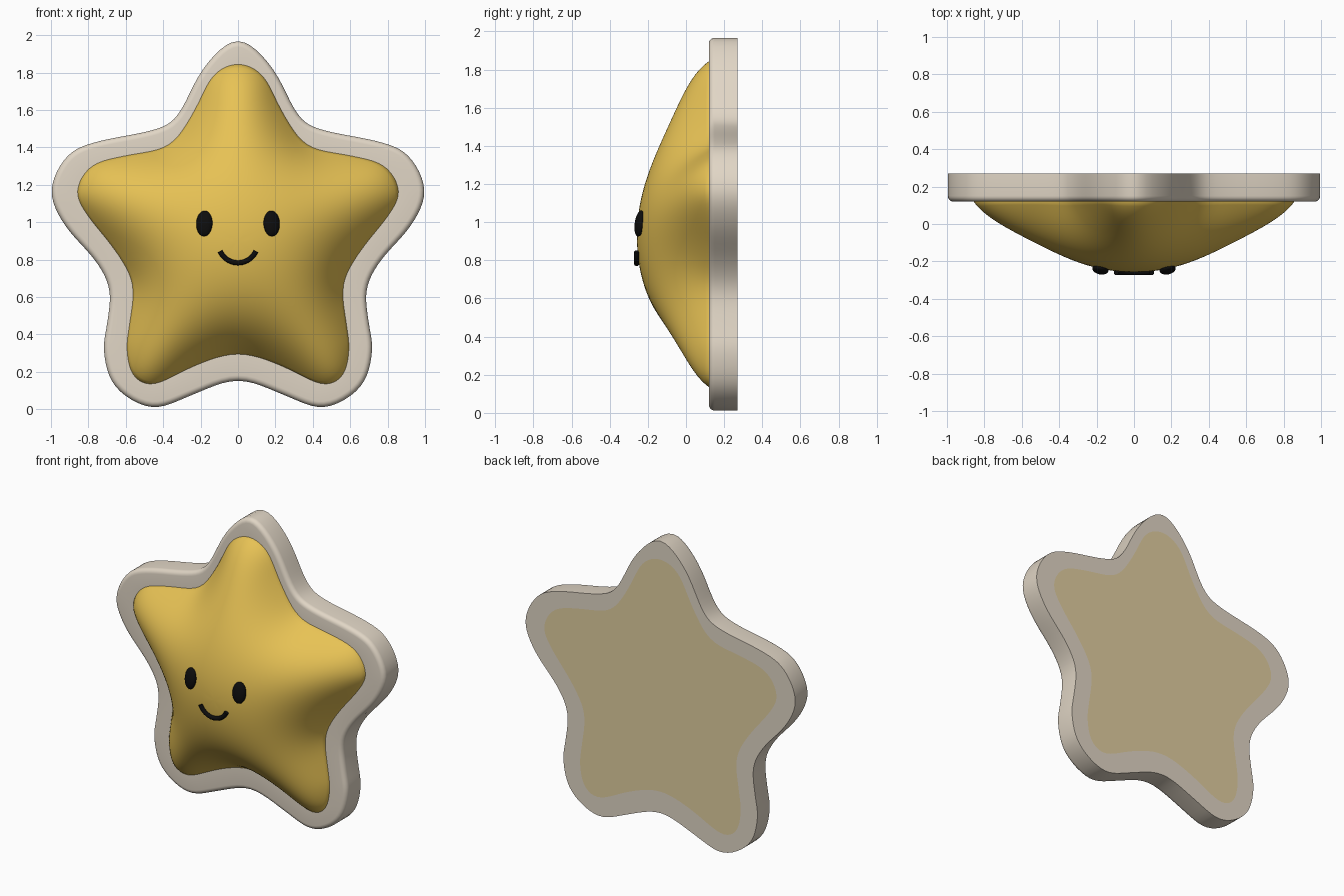
import bpy
import bmesh
import math
from mathutils import Vector

old = bpy.data.objects.get("Cube")
if old:
    bpy.data.objects.remove(old, do_unlink=True)


def make_material(name, rgb):
    mat = bpy.data.materials.new(name)
    mat.use_nodes = True
    color = (*rgb, 1)
    mat.diffuse_color = color
    bsdf = mat.node_tree.nodes["Principled BSDF"]
    bsdf.inputs["Base Color"].default_value = color
    bsdf.inputs["Roughness"].default_value = 0.6
    return mat


yellow = make_material("star yellow", (0.80, 0.54, 0.09))
cream = make_material("backing cream", (0.75, 0.67, 0.56))
tan = make_material("back panel tan", (0.75, 0.62, 0.35))
black = make_material("face black", (0.004, 0.004, 0.004))

# Right halves of the two outlines, from the top tip to the bottom notch (x, z)
BORDER = [(0, 1.98), (0.19, 1.82), (0.32, 1.57), (0.46, 1.49), (0.74, 1.435),
          (0.91, 1.36), (1.002, 1.17), (0.925, 0.98), (0.765, 0.8), (0.685, 0.64),
          (0.7, 0.455), (0.718, 0.31), (0.66, 0.12), (0.46, 0.005), (0.25, 0.075),
          (0, 0.16)]
PUFF_EDGE = [(0, 1.847), (0.134, 1.785), (0.23, 1.6), (0.365, 1.41), (0.58, 1.36),
             (0.78, 1.305), (0.862, 1.165), (0.8, 1.03), (0.66, 0.855), (0.56, 0.67),
             (0.58, 0.455), (0.594, 0.32), (0.56, 0.18), (0.445, 0.132), (0.23, 0.235),
             (0, 0.3)]
CENTER = Vector((0, 0.9))
STEPS = 6


def star_outline(half):
    """Smooth closed curve through the mirrored half outline."""
    pts = [Vector(p) for p in half]
    pts += [Vector((-p.x, p.y)) for p in reversed(pts[1:-1])]
    n = len(pts)
    out = []
    for i in range(n):
        a, b, c, d = (pts[(i + k) % n] for k in (-1, 0, 1, 2))
        for j in range(STEPS):
            t = j / STEPS
            out.append(0.5 * (2 * b + (c - a) * t + (2 * a - 5 * b + 4 * c - d) * t ** 2
                              + (3 * b - a - 3 * c + d) * t ** 3))
    for _ in range(4):
        out = [(out[i - 1] + 2 * p + out[(i + 1) % len(out)]) / 4 for i, p in enumerate(out)]
    return out


def inset(pts, distance):
    """Move each outline point inward along its normal."""
    result = []
    for i, p in enumerate(pts):
        tangent = (pts[(i + 1) % len(pts)] - pts[i - 1]).normalized()
        result.append(p + Vector((tangent.y, -tangent.x)) * distance)
    return result


def smooth(obj):
    bpy.ops.object.select_all(action="DESELECT")
    obj.select_set(True)
    bpy.context.view_layer.objects.active = obj
    bpy.ops.object.shade_smooth_by_angle(angle=math.radians(40))


def loft(name, rings, mats, capped=False, tip=None):
    """Join rings of (x, y, z) points; close with flat caps or a centre point."""
    bm = bmesh.new()
    loops = [[bm.verts.new(co) for co in ring] for ring in rings]
    n = len(loops[0])
    for a, b in zip(loops, loops[1:]):
        for i in range(n):
            j = (i + 1) % n
            bm.faces.new((a[i], a[j], b[j], b[i]))
    if capped:
        bm.faces.new(loops[0])
        bm.faces.new(loops[-1]).material_index = len(mats) - 1
    if tip:
        top = bm.verts.new(tip)
        for i in range(n):
            bm.faces.new((loops[-1][i], loops[-1][(i + 1) % n], top))
    bmesh.ops.recalc_face_normals(bm, faces=bm.faces)
    mesh = bpy.data.meshes.new(name)
    bm.to_mesh(mesh)
    bm.free()
    for mat in mats:
        mesh.materials.append(mat)
    obj = bpy.data.objects.new(name, mesh)
    bpy.context.collection.objects.link(obj)
    smooth(obj)


def flat_ring(pts, y):
    return [(p.x, y, p.y) for p in pts]


border = star_outline(BORDER)
edge = star_outline(PUFF_EDGE)
FRONT, BACK, PUFF = 0.12, 0.27, 0.377

# Backing slab: rounded front rim, square back rim, tan panel behind
rings = [flat_ring(inset(border, 0.12), FRONT)]
for k in range(6):
    a = k / 5 * math.pi / 2
    rings.append(flat_ring(inset(border, 0.03 * (1 - math.sin(a))),
                           FRONT + 0.03 * (1 - math.cos(a))))
rings += [flat_ring(border, BACK), flat_ring(edge, BACK)]
loft("star_backing", rings, [cream, tan], capped=True)

# Edge segments as start, end and unit direction, for the inflated height
segments = []
for i, p in enumerate(edge):
    q = edge[(i + 1) % len(edge)]
    d = (q - p).normalized()
    segments.append((p.x, p.y, q.x, q.y, d.x, d.y))


def edge_distance(p):
    """Soft distance to the edge: harmonic mean over all directions."""
    total = 0
    for ax, ay, bx, by, dx, dy in segments:
        ax, ay, bx, by = ax - p.x, ay - p.y, bx - p.x, by - p.y
        gap = ax * dy - ay * dx
        if abs(gap) > 1e-5:
            total += ((bx * dx + by * dy) / math.hypot(bx, by)
                      - (ax * dx + ay * dy) / math.hypot(ax, ay)) / gap
    return 1 / abs(total)


# Puffy star front: rings shrink toward the middle and swell forward
middle = edge_distance(CENTER)
rings = [flat_ring(edge, FRONT + 0.01), flat_ring(edge, FRONT)]
COUNT = 26
for k in range(1, COUNT):
    ring = [CENTER.lerp(p, 1 - (k / COUNT) ** 1.2) for p in edge]
    rings.append([(p.x, FRONT - PUFF * edge_distance(p) / middle, p.y) for p in ring])
loft("puffy_star", rings, [yellow], tip=(0, FRONT - PUFF, CENTER.y))

# Eyes: flattened ovals turned to follow the surface
for side, label in ((1, "left"), (-1, "right")):
    bpy.ops.mesh.primitive_uv_sphere_add(segments=32, ring_count=16,
                                         location=(side * 0.18, -0.243, 0.993))
    eye = bpy.context.object
    eye.name = label + "_eye"
    eye.scale = (0.044, 0.025, 0.069)
    eye.rotation_euler = (math.radians(-8), 0, side * math.radians(12))
    eye.data.materials.append(black)
    smooth(eye)

# Smile: round tube along an arc
curve = bpy.data.curves.new("smile", "CURVE")
curve.dimensions = "3D"
curve.bevel_depth = 0.014
curve.bevel_resolution = 3
curve.use_fill_caps = True
spline = curve.splines.new("POLY")
spline.points.add(24)
for k, point in enumerate(spline.points):
    a = math.radians(-90 + 66 * (k / 12 - 1))
    point.co = (0.105 * math.cos(a), -0.259, 0.888 + 0.105 * math.sin(a), 1)
curve.materials.append(black)
bpy.context.collection.objects.link(bpy.data.objects.new("smile", curve))
